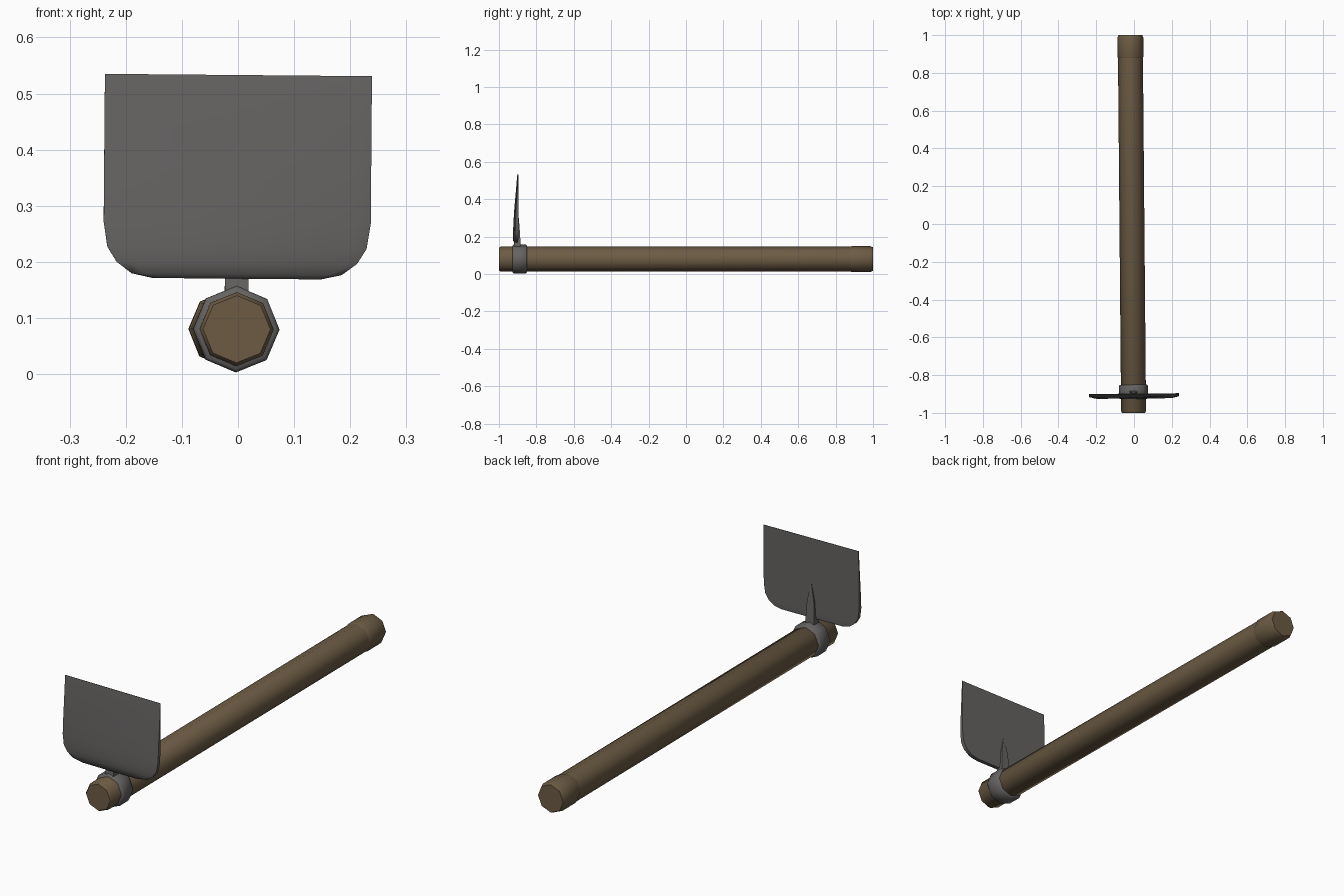
import bpy, bmesh, math
from mathutils import Matrix

if "Cube" in bpy.data.objects:
    bpy.data.objects.remove(bpy.data.objects["Cube"])

# Whole tool sits with a very slight twist, handle axis along y at z = 0.08
AXIS_Z = 0.08
PLACE = (Matrix.Translation((-0.011, 0, AXIS_Z))
         @ Matrix.Rotation(math.radians(0.5), 4, 'Z')
         @ Matrix.Rotation(math.radians(0.5), 4, 'Y'))


def material(name, rgb):
    m = bpy.data.materials.new(name)
    m.diffuse_color = (*rgb, 1)
    m.use_nodes = True
    m.node_tree.nodes["Principled BSDF"].inputs["Base Color"].default_value = m.diffuse_color
    return m


wood = material("brown_wood", (0.15, 0.105, 0.058))
steel = material("grey_steel", (0.13, 0.125, 0.122))


def finish(bm, name, mat, angle):
    bmesh.ops.recalc_face_normals(bm, faces=bm.faces)
    bm.transform(PLACE)
    me = bpy.data.meshes.new(name)
    bm.to_mesh(me)
    bm.free()
    ob = bpy.data.objects.new(name, me)
    bpy.context.collection.objects.link(ob)
    me.materials.append(mat)
    bpy.ops.object.select_all(action='DESELECT')
    ob.select_set(True)
    bpy.context.view_layer.objects.active = ob
    bpy.ops.object.shade_smooth_by_angle(angle=math.radians(angle))
    return ob


def loft(name, loops, mat, angle):
    """Join equal-length closed loops and cap both ends."""
    bm = bmesh.new()
    rings = [[bm.verts.new(p) for p in loop] for loop in loops]
    n = len(rings[0])
    for a, b in zip(rings, rings[1:]):
        for i in range(n):
            j = (i + 1) % n
            bm.faces.new((a[i], a[j], b[j], b[i]))
    bm.faces.new(rings[0])
    bm.faces.new(rings[-1])
    return finish(bm, name, mat, angle)


def octagon(y, r):
    return [(r * math.cos(i * math.pi / 4), y, r * math.sin(i * math.pi / 4))
            for i in range(8)]


# Handle shaft, end grip and collar: eight-sided turned parts
for name, profile, mat in (
    ("handle", [(-1, 0.060), (-0.992, 0.066), (0.90, 0.066)], wood),
    ("handle_grip", [(0.878, 0.066), (0.886, 0.069), (0.985, 0.069), (1, 0.063)], wood),
    ("collar", [(-0.927, 0.071), (-0.921, 0.077), (-0.857, 0.077), (-0.851, 0.071)], steel),
):
    loft(name, [octagon(y, r) for y, r in profile], mat, 50)

# Blade: rows of (z, half width, front y, back y), thick at the base, thin at the edge
rows = [(0.170, 0.150, -0.919, -0.901), (0.178, 0.187, -0.923, -0.899),
        (0.198, 0.214, -0.924, -0.898), (0.225, 0.231, -0.923, -0.898),
        (0.270, 0.238, -0.921, -0.898), (0.350, 0.238, -0.916, -0.898),
        (0.440, 0.238, -0.908, -0.898), (0.522, 0.238, -0.901, -0.898),
        (0.533, 0.238, -0.8995, -0.898)]
loops = []
for z, w, f, b in rows:
    side = f + 0.3 * (b - f)
    h = z - AXIS_Z
    loops.append([(-w, side, h), (-w * 0.88, f, h), (w * 0.88, f, h),
                  (w, side, h), (w, b, h), (-w, b, h)])
loft("blade", loops, steel, 40)

# Tang: tapered spike from the collar up the back of the blade
tang = [(0.145, 0.021, -0.921, -0.884), (0.172, 0.021, -0.918, -0.885),
        (0.250, 0.017, -0.912, -0.890), (0.325, 0.002, -0.903, -0.8965)]
loft("tang", [[(-w, f, z - AXIS_Z), (w, f, z - AXIS_Z), (w, b, z - AXIS_Z),
               (-w, b, z - AXIS_Z)] for z, w, f, b in tang], steel, 30)
